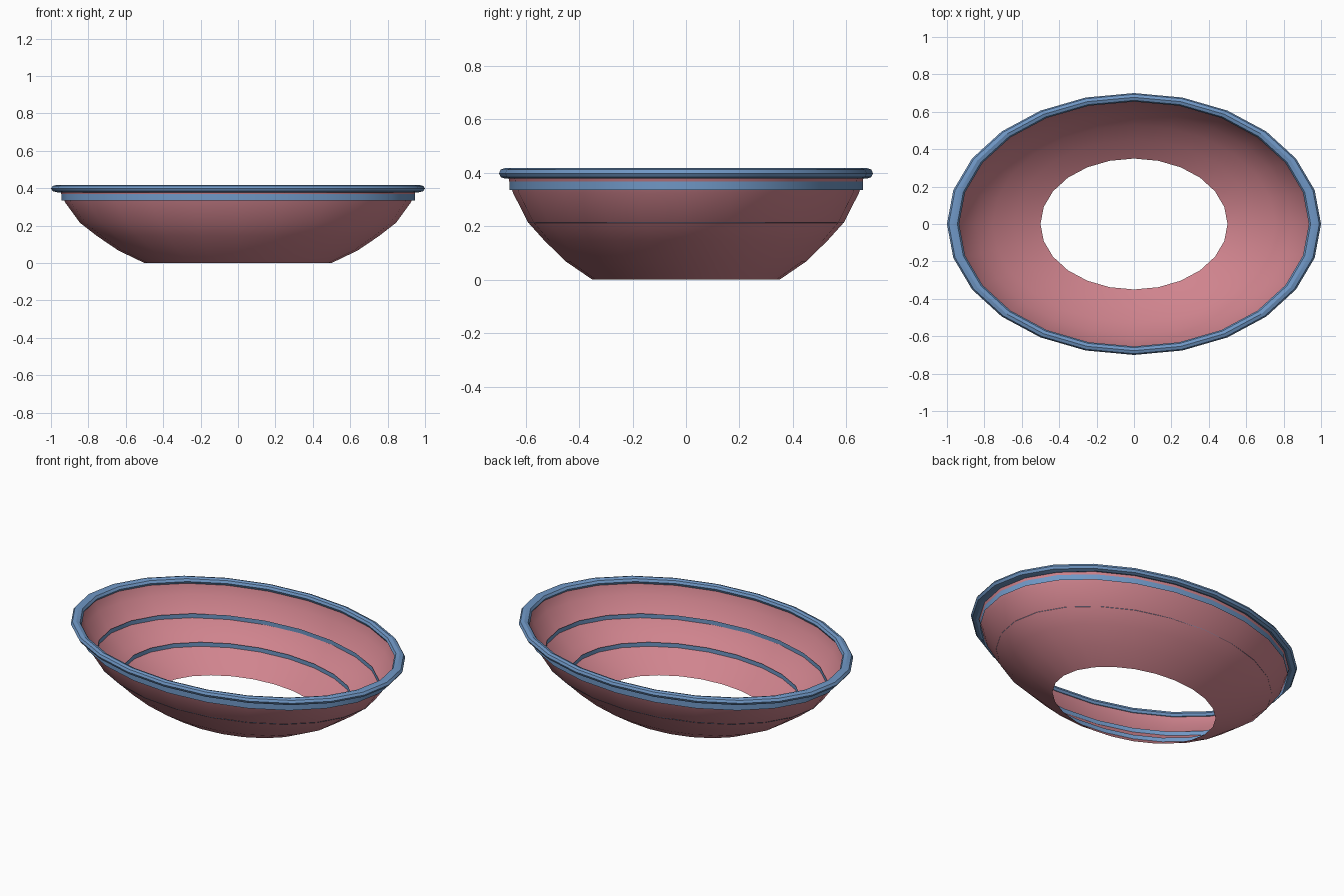
import bpy, bmesh, math

cube = bpy.data.objects.get("Cube")
if cube:
    bpy.data.objects.remove(cube, do_unlink=True)

SEGMENTS = 24
DEPTH_RATIO = 0.7  # oval: depth relative to width


def make_material(name, rgb):
    mat = bpy.data.materials.new(name)
    mat.use_nodes = True
    colour = (*rgb, 1.0)
    mat.diffuse_color = colour
    mat.node_tree.nodes["Principled BSDF"].inputs["Base Color"].default_value = colour
    return mat


def oval_lathe(name, profile, mat, closed=False):
    """Sweep a (radius, height) profile around an oval."""
    bm = bmesh.new()
    rings = []
    for r, z in profile:
        ring = []
        for i in range(SEGMENTS):
            a = 2 * math.pi * i / SEGMENTS
            ring.append(bm.verts.new((r * math.cos(a), r * DEPTH_RATIO * math.sin(a), z)))
        rings.append(ring)
    pairs = list(zip(rings, rings[1:]))
    if closed:
        pairs.append((rings[-1], rings[0]))
    for low, high in pairs:
        for i in range(SEGMENTS):
            j = (i + 1) % SEGMENTS
            bm.faces.new((low[i], low[j], high[j], high[i]))
    mesh = bpy.data.meshes.new(name)
    bm.to_mesh(mesh)
    bm.free()
    mesh.materials.append(mat)
    obj = bpy.data.objects.new(name, mesh)
    bpy.context.collection.objects.link(obj)
    bpy.ops.object.select_all(action='DESELECT')
    obj.select_set(True)
    bpy.context.view_layer.objects.active = obj
    bpy.ops.object.shade_smooth_by_angle(angle=math.radians(30))
    return obj


pink = make_material("dusty pink", (0.63, 0.23, 0.27))
blue = make_material("soft blue", (0.16, 0.31, 0.56))

# Thin bowl wall, open at the bottom
wall = [(0.5, 0.0), (0.64, 0.067), (0.755, 0.145), (0.845, 0.215),
        (0.925, 0.325), (0.945, 0.368), (0.955, 0.40)]
oval_lathe("bowl_wall", wall, pink)

# Rounded rim tube
rim = [(0.9675 + 0.0325 * math.cos(math.pi * k / 4),
        0.398 + 0.02 * math.sin(math.pi * k / 4)) for k in range(8)]
oval_lathe("rim", rim, blue, closed=True)

# Upright bands that follow the wall
for name, radius, bottom, top in (("upper_band", 0.945, 0.335, 0.368),
                                  ("middle_band", 0.845, 0.213, 0.24),
                                  ("lower_band", 0.69, 0.102, 0.127)):
    oval_lathe(name, [(radius, bottom), (radius, top)], blue)
